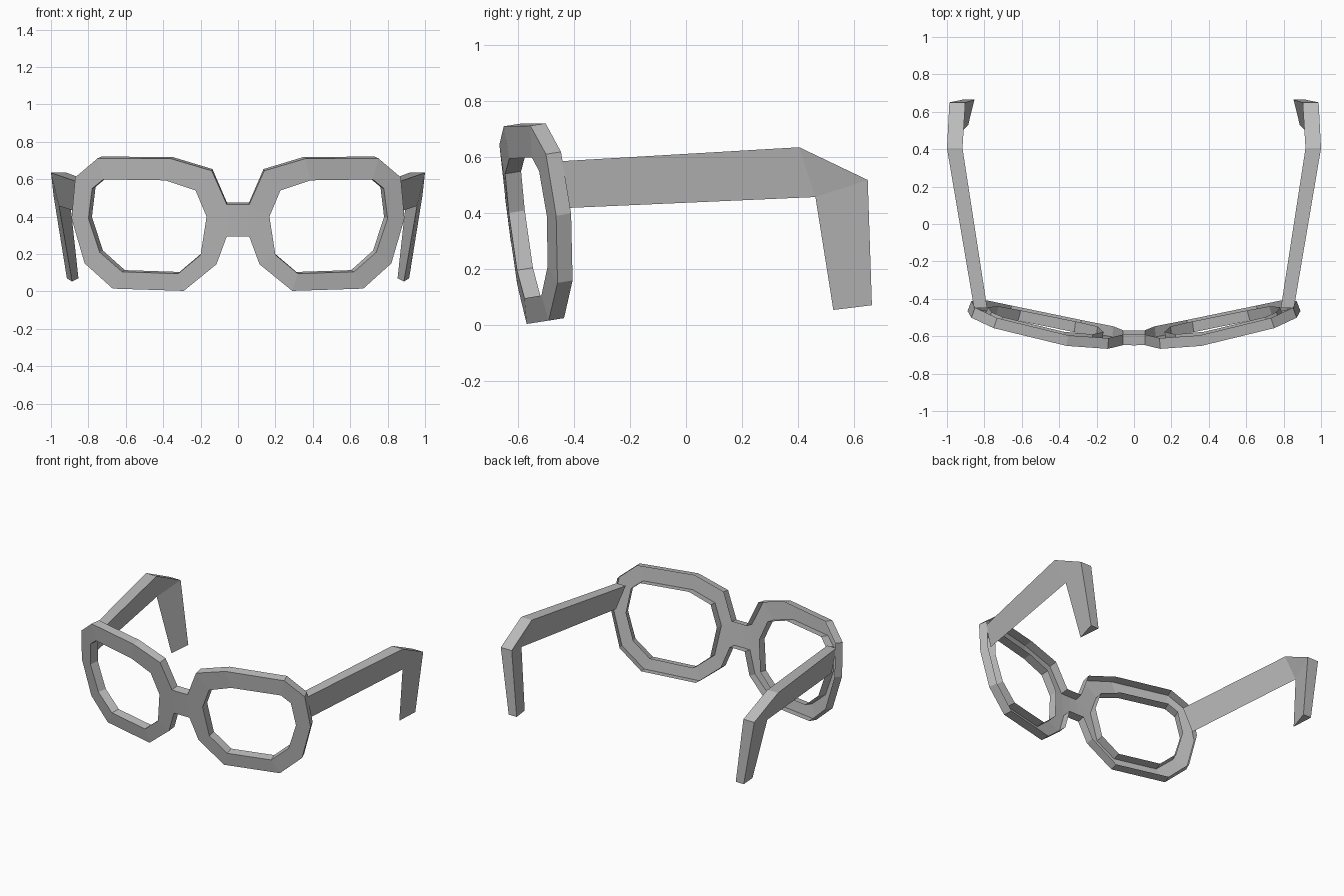
import bpy
from mathutils import Vector

cube = bpy.data.objects.get("Cube")
if cube:
    bpy.data.objects.remove(cube, do_unlink=True)

# Single plain grey finish
grey = bpy.data.materials.new("plain_grey")
grey.use_nodes = True
colour = (0.5, 0.5, 0.5, 1)
grey.diffuse_color = colour
grey.node_tree.nodes["Principled BSDF"].inputs["Base Color"].default_value = colour


def make_object(name, verts, faces):
    mesh = bpy.data.meshes.new(name)
    mesh.from_pydata(verts, [], faces)
    mesh.materials.append(grey)
    mesh.update()
    obj = bpy.data.objects.new(name, mesh)
    bpy.context.scene.collection.objects.link(obj)
    return obj


def on_front(point):
    """Place an outline point on the wrapped and tilted front surface."""
    x, z = point
    return Vector((x, -0.64 + 0.22 * x * x - 0.13 * (z - 0.4), z))


def on_back(point):
    """Push an outline point straight back from the front surface."""
    inward = Vector((-0.44 * point[0], 1, 0.16)).normalized()
    return on_front(point) + inward * 0.058


# Frame: hollow-backed rim of one eye plus half the bridge, mirrored
outer = [(.06, .465), (.14, .645), (.36, .71), (.75, .712), (.87, .61), (.89, .39),
         (.82, .15), (.67, .015), (.29, .003), (.115, .145), (.06, .294)]
inner = [(.168, .4), (.227, .54), (.388, .594), (.72, .599), (.78, .55),
         (.80, .39), (.74, .21), (.62, .105), (.32, .095), (.2, .195)]
bridge = [(0, .294), (0, .465)]
outline = outer + inner + bridge
n_out, n_in, total = len(outer), len(inner), len(outline)
last = n_out - 1
bottom, top = total - 2, total - 1
verts = [on_front(p) for p in outline] + [on_back(p) for p in outline]

# Front plate
faces = [(n_out + k, n_out + (k + 1) % n_in, k + 1, k) for k in range(n_in)]
faces += [(n_out, 0, last), (bottom, last, 0, top)]
# Walls around the outside and around the eye opening
rim = [top] + list(range(n_out)) + [bottom]
hole = [n_out + k % n_in for k in range(n_in + 1)]
hole.reverse()
for loop in (rim, hole):
    for a, b in zip(loop, loop[1:]):
        faces.append((a, b, b + total, a + total))

frame = make_object("front_frame", verts, faces)
mirror = frame.modifiers.new("mirror", 'MIRROR')
mirror.use_clip = True

# Temple arms: wedge section with a sharp lower edge and a downward ear hook
upper = [(.855, -.45, .585), (1, .405, .635), (.987, .65, .518), (.915, .665, .07)]
lower = [(.84, -.42, .418), (.957, .463, .457), (.887, .527, .053)]
widths = [.07, .083, .085, .062]


def make_arm(name, side):
    points = upper + [(x - w, y, z) for (x, y, z), w in zip(upper, widths)] + lower
    points = [(side * x, y, z) for x, y, z in points]
    start, corner, tip = 8, 9, 10
    arm_faces = [
        (start, corner, 1, 0), (corner, 2, 1), (corner, tip, 3, 2),    # outer side
        (0, 1, 5, 4), (1, 2, 6, 5), (2, 3, 7, 6),                      # top and back
        (4, 5, corner, start), (5, 6, corner), (6, 7, tip, corner),    # inner slope
        (0, 4, start), (3, tip, 7),                                    # ends
    ]
    if side < 0:
        arm_faces = [tuple(reversed(f)) for f in arm_faces]
    return make_object(name, points, arm_faces)


make_arm("left_arm", 1)
make_arm("right_arm", -1)
